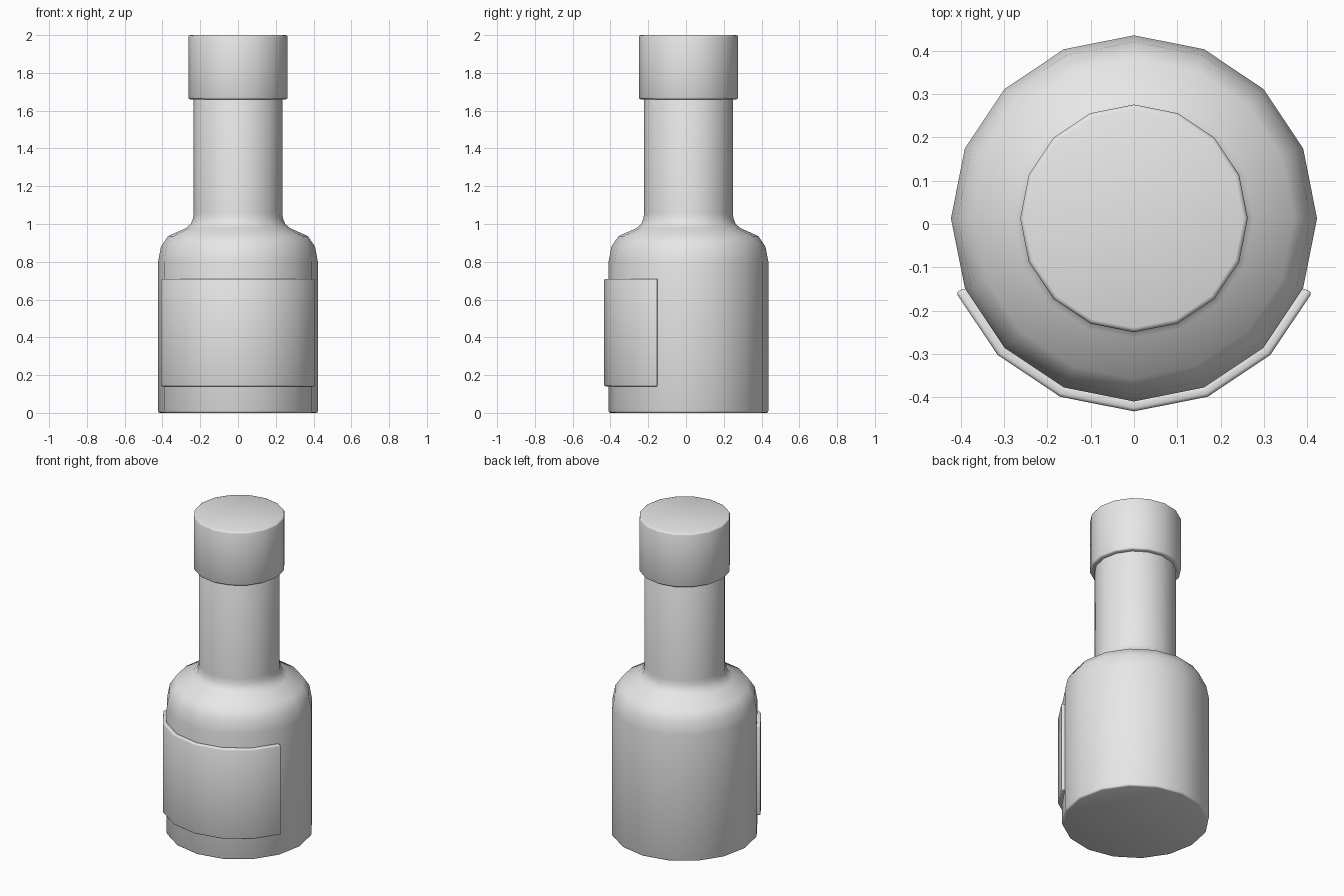
import bpy, bmesh
from math import cos, sin, radians

if "Cube" in bpy.data.objects:
    bpy.data.objects.remove(bpy.data.objects["Cube"])

SIDES = 16
STEP = 360 / SIDES
CENTER_Y = 0.013

grey = bpy.data.materials.new("plain grey")
grey.use_nodes = True
colour = (0.8, 0.8, 0.8, 1)
grey.diffuse_color = colour
grey.node_tree.nodes["Principled BSDF"].inputs["Base Color"].default_value = colour


def point(radius, angle, z):
    a = radians(angle)
    return (radius * cos(a), CENTER_Y + radius * sin(a), z)


def finish(name, bm, bevel=0):
    """Turn the mesh into a smooth object, rounding its sharp edges first."""
    bmesh.ops.recalc_face_normals(bm, faces=bm.faces[:])
    if bevel:
        sharp = [e for e in bm.edges if e.calc_face_angle(0) > radians(50)]
        bmesh.ops.bevel(bm, geom=sharp, offset=bevel, segments=2,
                        profile=0.5, affect='EDGES')
    for face in bm.faces:
        face.smooth = True
    mesh = bpy.data.meshes.new(name)
    bm.to_mesh(mesh)
    bm.free()
    mesh.materials.append(grey)
    obj = bpy.data.objects.new(name, mesh)
    bpy.context.collection.objects.link(obj)
    return obj


def turned(name, profile, bevel):
    """Closed solid of revolution from (radius, z) points, bottom to top."""
    bm = bmesh.new()
    rings = [[bm.verts.new(point(r, i * STEP, z)) for i in range(SIDES)]
             for r, z in profile]
    for low, high in zip(rings, rings[1:]):
        for i in range(SIDES):
            j = (i + 1) % SIDES
            bm.faces.new((low[i], low[j], high[j], high[i]))
    bm.faces.new(rings[0][::-1])
    bm.faces.new(rings[-1])
    return finish(name, bm, bevel)


def wrapped_plate(name, inner, outer, bottom, top, start, spans, bevel):
    """Curved plate that follows the facets of the body."""
    bm = bmesh.new()
    corners = [(inner, bottom), (outer, bottom), (outer, top), (inner, top)]
    sections = [[bm.verts.new(point(r, start + k * STEP, z)) for r, z in corners]
                for k in range(spans + 1)]
    for a, b in zip(sections, sections[1:]):
        for i in range(4):
            j = (i + 1) % 4
            bm.faces.new((a[i], a[j], b[j], b[i]))
    bm.faces.new(sections[0])
    bm.faces.new(sections[-1][::-1])
    return finish(name, bm, bevel)


# Bottle body with rounded shoulder and neck
turned("bottle", [
    (0.423, 0), (0.423, 0.8), (0.408, 0.88), (0.37, 0.936),
    (0.276, 0.978), (0.25, 1.0), (0.238, 1.03), (0.235, 1.06), (0.235, 1.67),
], 0.01)

# Cap over the neck
turned("cap", [(0.263, 1.66), (0.263, 2.0)], 0.01)

# Label wrapped around the front
wrapped_plate("front_label", 0.418, 0.446, 0.14, 0.71, -157.5, 6, 0.008)
